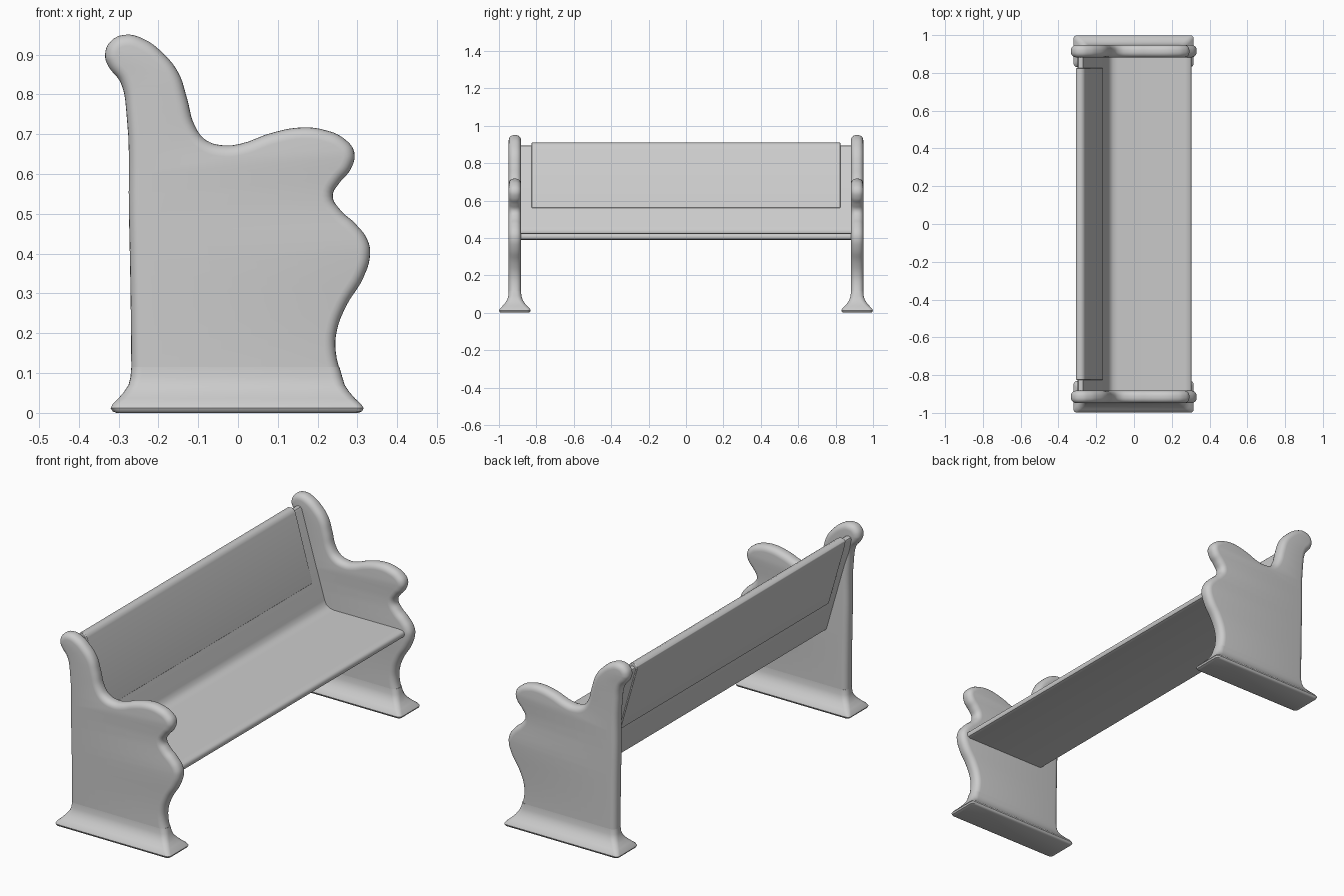
import bpy, bmesh, math

if "Cube" in bpy.data.objects:
    bpy.data.objects.remove(bpy.data.objects["Cube"])

END_Y = 0.915      # centre of each end panel
R = 0.028          # edge rounding of the end panels


def smooth(me, deg=40):
    me.shade_smooth()
    me.set_sharp_from_angle(angle=math.radians(deg))


def finish(bm, name):
    bmesh.ops.recalc_face_normals(bm, faces=bm.faces)
    me = bpy.data.meshes.new(name)
    bm.to_mesh(me)
    bm.free()
    smooth(me)
    ob = bpy.data.objects.new(name, me)
    bpy.context.collection.objects.link(ob)
    return ob


def loft(rings, name):
    """Skin a list of equally sized closed rings and cap both ends."""
    bm = bmesh.new()
    loops = [[bm.verts.new(p) for p in ring] for ring in rings]
    n = len(loops[0])
    for a, b in zip(loops, loops[1:]):
        for i in range(n):
            j = (i + 1) % n
            bm.faces.new((a[i], a[j], b[j], b[i]))
    bm.faces.new(loops[0])
    bm.faces.new(loops[-1])
    return finish(bm, name)


def board(profile, half, name, bevel=0.0):
    """Run an x-z profile along y."""
    ob = loft([[(x, y, z) for x, z in profile] for y in (-half, half)], name)
    if bevel:
        m = ob.modifiers.new("rounding", 'BEVEL')
        m.width, m.segments = bevel, 3
        m.limit_method, m.angle_limit = 'ANGLE', math.radians(40)
    return ob


def rounded_rect(x0, x1, hy, r, yc, z):
    pts = []
    corners = ((x1 - r, hy - r), (x0 + r, hy - r), (x0 + r, r - hy), (x1 - r, r - hy))
    for k, (cx, cy) in enumerate(corners):
        for s in range(6):
            a = math.pi / 2 * (k + s / 5)
            pts.append((cx + r * math.cos(a), yc + cy + r * math.sin(a), z))
    return pts


# Scrolled end panel outline (x, z), clockwise from the rear foot
outline = [
    (-.268, .02), (-.268, .1), (-.27, .3), (-.274, .5), (-.28, .75), (-.295, .83),
    (-.325, .87), (-.334, .9), (-.318, .935), (-.28, .95), (-.235, .938), (-.19, .905),
    (-.15, .855), (-.128, .79), (-.108, .72), (-.08, .685), (-.035, .672), (.01, .677),
    (.08, .702), (.16, .717), (.22, .71), (.265, .69), (.292, .655), (.283, .612),
    (.255, .578), (.238, .545), (.257, .51), (.295, .475), (.325, .435), (.332, .4),
    (.315, .34), (.27, .265), (.247, .2), (.246, .15), (.262, .08), (.265, .02)]


def end_panel(name, y):
    cu = bpy.data.curves.new(name, 'CURVE')
    cu.dimensions, cu.fill_mode = '2D', 'BOTH'
    cu.extrude, cu.bevel_depth, cu.offset = 0.005, R, -R
    cu.bevel_resolution, cu.resolution_u = 4, 5
    sp = cu.splines.new('BEZIER')
    sp.bezier_points.add(len(outline) - 1)
    sp.use_cyclic_u = True
    for i, (p, (x, z)) in enumerate(zip(sp.bezier_points, outline)):
        p.co = (x, z, 0)
        t = 'VECTOR' if i in (0, len(outline) - 1) else 'AUTO'
        p.handle_left_type = p.handle_right_type = t
    tmp = bpy.data.objects.new(name + "_curve", cu)
    bpy.context.collection.objects.link(tmp)
    dg = bpy.context.evaluated_depsgraph_get()
    me = bpy.data.meshes.new_from_object(tmp.evaluated_get(dg))
    bpy.data.objects.remove(tmp)
    bm = bmesh.new()
    bm.from_mesh(me)
    bmesh.ops.remove_doubles(bm, verts=bm.verts, dist=1e-5)
    for v in bm.verts:                      # stand the flat outline upright
        v.co = (v.co.x, y - v.co.z, v.co.y)
    finish(bm, name)


# Flared foot rings: z, x min, x max, half depth, corner radius
foot = [(0, -.305, .302, .074, .012), (.004, -.315, .312, .081, .016),
        (.012, -.32, .316, .084, .018), (.022, -.315, .309, .080, .02),
        (.036, -.301, .294, .066, .022), (.052, -.287, .28, .052, .024),
        (.07, -.275, .268, .041, .026), (.09, -.27, .262, .035, .027),
        (.115, -.268, .255, .033, .027)]

for side, y in (("left", END_Y), ("right", -END_Y)):
    end_panel(f"{side}_end_panel", y)
    loft([rounded_rect(x0, x1, hy, r, y, z) for z, x0, x1, hy, r in foot], f"{side}_foot")

# Seat and slanted back as one bent board
board([(.288, .39), (.3, .394), (.305, .404), (.303, .416), (.295, .423), (.27, .426),
       (-.085, .424), (-.11, .428), (-.128, .441), (-.138, .462),
       (-.264, .882), (-.271, .892), (-.284, .895), (-.295, .89), (-.299, .88),
       (-.16, .395), (-.15, .39)], .89, "seat_and_back")

# Raised panel wrapping the upper back
board([(-.164, .56), (-.258, .89), (-.266, .903), (-.28, .909), (-.297, .907),
       (-.307, .897), (-.305, .878), (-.214, .56)], .825, "back_panel", .003)
